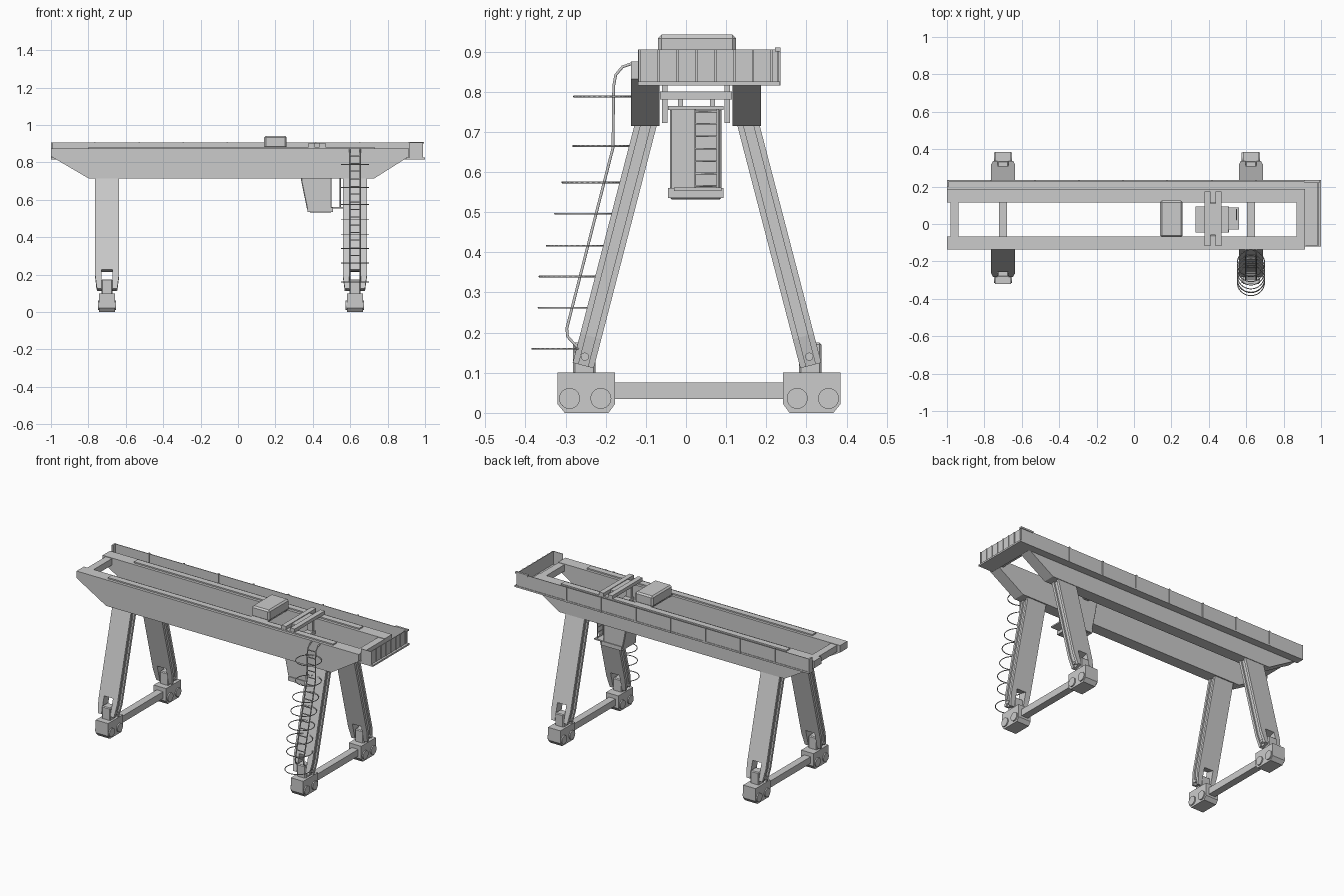
import bpy, bmesh, math
from mathutils import Vector

if "Cube" in bpy.data.objects:
    bpy.data.objects.remove(bpy.data.objects["Cube"])


def finish(name, bm, bevel=0):
    bmesh.ops.recalc_face_normals(bm, faces=bm.faces)
    me = bpy.data.meshes.new(name)
    bm.to_mesh(me)
    bm.free()
    ob = bpy.data.objects.new(name, me)
    bpy.context.collection.objects.link(ob)
    if bevel:
        m = ob.modifiers.new("bevel", 'BEVEL')
        m.width = bevel
        m.segments = 1
    return ob


def prism(name, pts, vec, bevel=0):
    """Extrude a closed outline of 3D points along vec."""
    bm = bmesh.new()
    f = bm.faces.new([bm.verts.new(p) for p in pts])
    r = bmesh.ops.extrude_face_region(bm, geom=[f])
    bmesh.ops.translate(bm, vec=Vector(vec), verts=[v for v in r['geom'] if isinstance(v, bmesh.types.BMVert)])
    return finish(name, bm, bevel)


def box(name, x, y, z, bevel=0):
    pts = [(x[0], y[0], z[0]), (x[1], y[0], z[0]), (x[1], y[1], z[0]), (x[0], y[1], z[0])]
    return prism(name, pts, (0, 0, z[1] - z[0]), bevel)


def tube(name, pts, r, cyclic=False):
    cu = bpy.data.curves.new(name, 'CURVE')
    cu.dimensions = '3D'
    cu.bevel_depth = r
    cu.bevel_resolution = 1
    cu.use_fill_caps = True
    s = cu.splines.new('POLY')
    s.points.add(len(pts) - 1)
    for p, c in zip(s.points, pts):
        p.co = (*c, 1)
    s.use_cyclic_u = cyclic
    ob = bpy.data.objects.new(name, cu)
    bpy.context.collection.objects.link(ob)
    return ob


def cylinder_x(name, x, y, z, r):
    n = 24
    ring = [(x[0], y + r * math.cos(i * math.tau / n), z + r * math.sin(i * math.tau / n)) for i in range(n)]
    ob = prism(name, ring, (x[1] - x[0], 0, 0))
    for p in ob.data.polygons:
        p.use_smooth = len(p.vertices) == 4
    ob.data.set_sharp_from_angle(angle=math.radians(40))


# Main girders with tapered ends, and their rails
girder = [(-1, .875), (-1, .832), (-.8, .715), (.73, .715), (.915, .832), (.915, .875)]
for side, y0 in (("front", -.137), ("back", .116)):
    prism(side + "_girder", [(x, y0, z) for x, z in girder], (0, .071, 0))
    box(side + "_rail", (-.8, .73), (y0 + .017, y0 + .055), (.872, .883))
box("left_end_tie", (-.98, -.937), (-.07, .12), (.832, .872))
box("right_end_tie", (.87, .914), (-.07, .12), (.832, .872))

# Walkway along the back and platform at the right end
box("walkway_floor", (-1, .99), (.185, .234), (.815, .825))
box("walkway_panel", (-1, .99), (.227, .231), (.82, .905))
box("walkway_left_post", (-1, -.99), (.2, .234), (.815, .905))
for i in range(7):
    x = -.765 + .236 * i
    box("walkway_post", (x - .004, x + .004), (.226, .236), (.815, .908))
box("platform_floor", (.9, 1), (-.12, .234), (.815, .825))
box("platform_panel", (.982, .986), (-.12, .23), (.82, .905))
box("platform_side_panel", (.918, .986), (-.12, -.116), (.82, .905))
for i in range(8):
    y = -.115 + .047 * i
    box("platform_post", (.982, .99), (y - .003, y + .003), (.815, .905))
box("platform_corner_post", (.91, .995), (.222, .235), (.9, .91))

# Leg outline: fork at the foot, chamfered lower corners
T, B = Vector((0, -.097, .73)), Vector((0, -.256, .118))
L = (T - B).length


def leg_outline(w):
    half = [(.03, .105), (.03, 0), (w - .01, 0), (w, .075), (w, L)]
    return half + [(-a, b) for a, b in reversed(half)]


for label, cx in (("left", -.70), ("right", .625)):
    for side, s in (("front", 1), ("back", -1)):
        def my(y, c):
            return y if s == 1 else 2 * c - y
        up = (T - B) / L
        up.y *= s
        normal = Vector((0, up.z, -up.y))
        base = Vector((cx, my(B.y, .0275), B.z))
        # Two outer plates with a slightly recessed web between them
        for part, w, n0, n1 in (("plate_a", .064, -.027, -.012), ("web", .055, -.012, .012), ("plate_b", .064, .012, .027)):
            pts = [base + Vector((a, 0, 0)) + up * b + normal * n0 for a, b in leg_outline(w)]
            prism(f"{label}_{side}_leg_{part}", pts, normal * (n1 - n0))
        # Foot hinge, wheel truck and wheels
        yf = sorted((my(-.282, .0275), my(-.226, .0275)))
        box(f"{label}_{side}_foot", (cx - .029, cx + .029), yf, (.09, .175), .005)
        cylinder_x(f"{label}_{side}_foot_pin", (cx - .058, cx + .058), my(-.252, .0275), .14, .01)
        truck = [(-.32, .1), (-.32, .022), (-.302, 0), (-.193, 0), (-.177, .022), (-.177, .1)]
        prism(f"{label}_{side}_truck", [(cx - .042, my(y, .0325), z) for y, z in truck], (.084, 0, 0))
        for yw in (-.29, -.212):
            cylinder_x(f"{label}_{side}_wheel", (cx - .049, cx + .049), my(yw, .0325), .036, .026)
    box(label + "_sill_beam", (cx - .022, cx + .022), (-.18, .245), (.035, .076))

# Machine housing on top of the girders
box("machine_housing", (.14, .26), (-.07, .125), (.875, .942), .009)
box("housing_base", (.145, .255), (-.115, .165), (.872, .882))

# Trolley beams and hanger for the cabin
for x in (.378, .437):
    box("trolley_beam", (x, x + .03), (-.118, .175), (.883, .904))
box("trolley_link", (.405, .44), (-.06, .11), (.885, .9))
for y in (-.06, .096):
    box("cabin_hanger", (.405, .44), (y, y + .014), (.722, .888))
box("cabin_crossbar", (.4, .445), (-.065, .115), (.78, .8))
for y in (-.02, .06):
    box("cabin_mount", (.405, .44), (y, y + .012), (.75, .785))

# Operator cabin with sloped front
cab = [(.335, .758), (.338, .7), (.37, .545), (.385, .532), (.5, .532), (.5, .758)]
prism("cabin", [(x, -.04, z) for x, z in cab], (0, .128, 0), .004)
box("cabin_roof", (.33, .505), (-.045, .093), (.755, .765))
box("cabin_sill", (.372, .507), (-.045, .093), (.535, .56))
box("cabin_step", (.5, .562), (-.03, .088), (.553, .561))

# Small ladder from the cabin step
for y in (.022, .078):
    tube("cabin_ladder_rail", [(.547, y, .56), (.547, y, .757)], .003)
for i in range(7):
    z = .565 + i * .031
    tube("cabin_ladder_rung", [(.547, .022, z), (.547, .078, z)], .0025)

# Access ladder bent along the right front leg
path = [(-.135, .87), (-.158, .862), (-.175, .842), (-.18, .815), (-.182, .66),
        (-.297, .21), (-.295, .19), (-.27, .163), (-.24, .16)]
for x in (.597, .653):
    tube("leg_ladder_rail", [(x, y, z) for y, z in path], .004)
for i in range(16):
    z = .22 + .041 * i
    y = -.182 if z > .66 else -.182 - .115 * (.66 - z) / .45
    if z > .83:
        y = -.177
    tube("leg_ladder_rung", [(.597, y, z), (.653, y, z)], .003)

# Safety hoops around the ladder
hoops = [(-.208, .788), (-.21, .665), (-.237, .574), (-.255, .496),
         (-.276, .416), (-.294, .34), (-.296, .262), (-.312, .16)]
for y, z in hoops:
    ring = [(.625 + .073 * math.cos(a), y + .071 * math.sin(a), z)
            for a in (i * math.tau / 32 for i in range(32))]
    tube("safety_hoop", ring, .0025, True)
